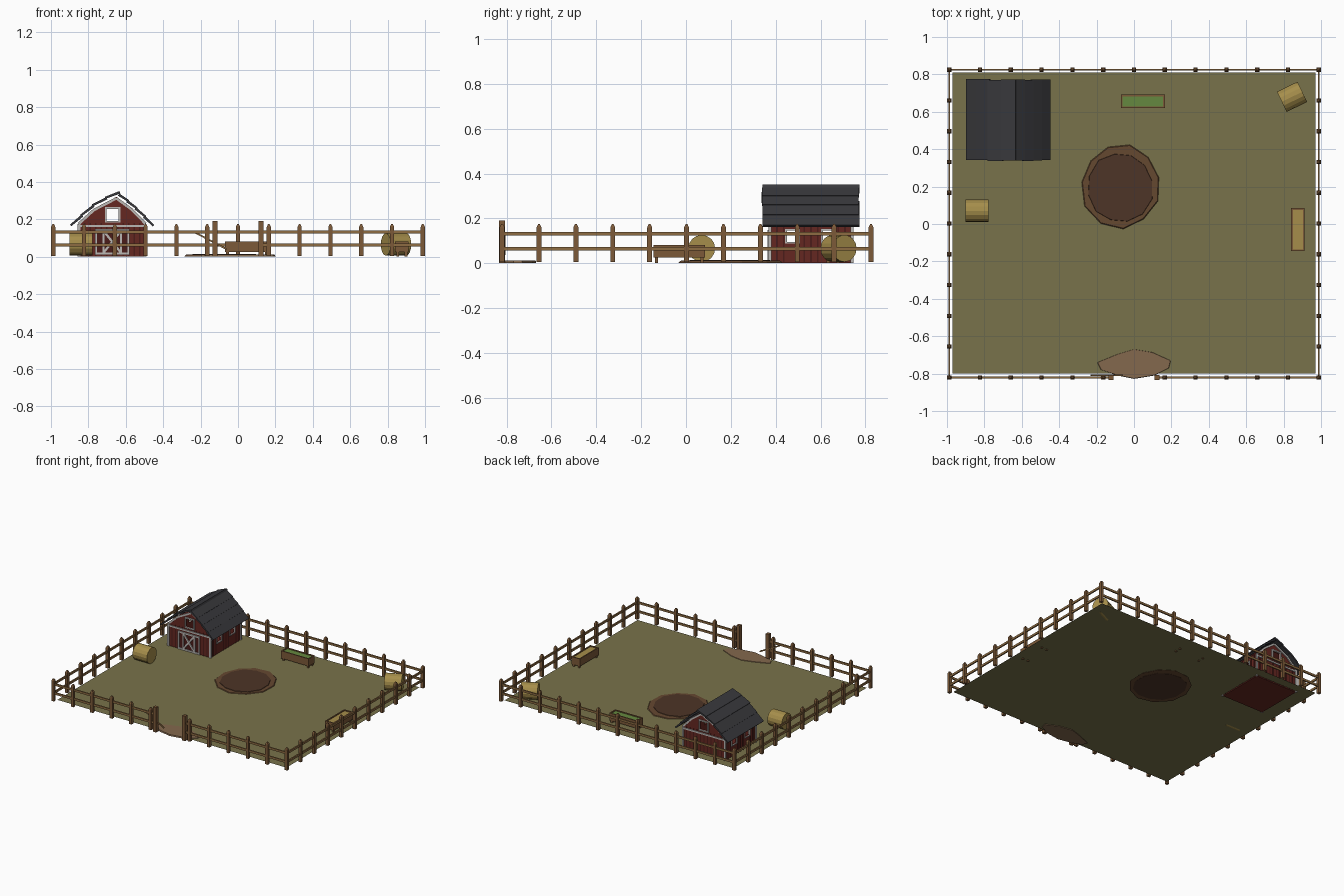
import bpy, bmesh, math, random
from mathutils import Vector, Matrix

if "Cube" in bpy.data.objects:
    bpy.data.objects.remove(bpy.data.objects["Cube"])

random.seed(4)


def mat(name, r, g, b):
    m = bpy.data.materials.new(name)
    m.diffuse_color = (r, g, b, 1)
    m.use_nodes = True
    m.node_tree.nodes["Principled BSDF"].inputs["Base Color"].default_value = m.diffuse_color
    return m


GRASS = mat("grass", .19, .17, .07)
MUD = mat("mud", .075, .035, .02)
RIM = mat("mud_rim", .13, .065, .03)
DIRT = mat("dirt", .23, .14, .075)
WOOD = mat("wood", .2, .1, .04)
RAIL = mat("rail_wood", .27, .15, .055)
RED = mat("red_paint", .13, .02, .015)
DARKRED = mat("dark_red", .07, .012, .01)
TRIM = mat("trim", .5, .48, .46)
ROOF = mat("roof", .04, .04, .045)
HAY = mat("hay", .38, .27, .07)
GREEN = mat("feed", .13, .25, .05)


def finish(name, bm, m):
    bmesh.ops.recalc_face_normals(bm, faces=bm.faces)
    me = bpy.data.meshes.new(name)
    bm.to_mesh(me)
    bm.free()
    me.materials.append(m)
    ob = bpy.data.objects.new(name, me)
    bpy.context.collection.objects.link(ob)
    return ob


def add_box(bm, x0, x1, y0, y1, z0, z1):
    M = Matrix.Translation(((x0 + x1) / 2, (y0 + y1) / 2, (z0 + z1) / 2)) @ \
        Matrix.Diagonal((x1 - x0, y1 - y0, z1 - z0, 1))
    return bmesh.ops.create_cube(bm, size=1, matrix=M)["verts"]


def boxes(name, m, *dims):
    bm = bmesh.new()
    for d in dims:
        add_box(bm, *d)
    return finish(name, bm, m)


def add_beam(bm, a, b, w, h):
    a, b = Vector(a), Vector(b)
    d = b - a
    rot = d.to_track_quat('X', 'Z').to_matrix().to_4x4()
    M = Matrix.Translation((a + b) / 2) @ rot @ Matrix.Diagonal((d.length, w, h, 1))
    bmesh.ops.create_cube(bm, size=1, matrix=M)


def add_prism(bm, pts, y0, y1):
    n = len(pts)
    f = [bm.verts.new((x, y0, z)) for x, z in pts]
    k = [bm.verts.new((x, y1, z)) for x, z in pts]
    bm.faces.new(f)
    bm.faces.new(k[::-1])
    for i in range(n):
        bm.faces.new((f[i], k[i], k[(i + 1) % n], f[(i + 1) % n]))


def prism(name, m, pts, y0, y1):
    bm = bmesh.new()
    add_prism(bm, pts, y0, y1)
    return finish(name, bm, m)


def mound(name, m, pts, z0, z1, shrink):
    # low slab with a slightly smaller top
    c = Vector((sum(p[0] for p in pts), sum(p[1] for p in pts))) / len(pts)
    bm = bmesh.new()
    lo = [bm.verts.new((x, y, z0)) for x, y in pts]
    hi = [bm.verts.new((c.x + (x - c.x) * shrink, c.y + (y - c.y) * shrink, z1)) for x, y in pts]
    bm.faces.new(lo)
    bm.faces.new(hi)
    for i in range(len(pts)):
        j = (i + 1) % len(pts)
        bm.faces.new((lo[i], lo[j], hi[j], hi[i]))
    return finish(name, bm, m)


# ground, mud wallow, entrance path
bm = bmesh.new()
bm.faces.new([bm.verts.new(p) for p in ((-.97, -.8, .008), (.97, -.8, .008), (.97, .81, .008), (-.97, .81, .008))])
finish("ground", bm, GRASS)


def blob(cx, cy, rx, ry, n):
    return [(cx + rx * math.cos(t) * k, cy + ry * math.sin(t) * k)
            for t, k in ((i * math.tau / n + .2, random.uniform(.95, 1.04)) for i in range(n))]


mound("mud_rim", RIM, blob(-.07, .205, .22, .235, 11), .002, .012, .95)
mound("mud_pool", MUD, blob(-.07, .195, .18, .195, 12), 0, .015, .96)
mound("entrance_path", DIRT, [(-.2, -.74), (-.18, -.78), (-.09, -.81), (0, -.828), (.11, -.81), (.19, -.77),
                              (.2, -.73), (.1, -.685), (0, -.668), (-.09, -.695)], .002, .012, .97)

# fence posts with pointed tops
X, Y0, Y1 = .988, -.82, .825
xs = [-X + i * X / 6 for i in range(13)]
ys = [Y0 + i * (Y1 - Y0) / 10 for i in range(11)]
posts = [(x, Y1) for x in xs] + [(x, Y0) for x in xs if abs(x) > .1]
posts += [(s * X, y) for y in ys[1:-1] for s in (-1, 1)]
bm = bmesh.new()
for x, y in posts:
    r = .011
    add_box(bm, x - r, x + r, y - r, y + r, .005, .16)
    bmesh.ops.create_cone(bm, cap_ends=True, segments=4, radius1=r * 1.414, radius2=.006, depth=.014,
                          matrix=Matrix.Translation((x, y, .167)) @ Matrix.Rotation(math.pi / 4, 4, 'Z'))
finish("fence_posts", bm, WOOD)

# fence rails
bm = bmesh.new()
for z in (.064, .132):
    a, b, t = z - .008, z + .008, .005
    add_box(bm, -X, X, Y1 - t, Y1 + t, a, b)
    for s in (-1, 1):
        add_box(bm, s * X - t, s * X + t, Y0, Y1, a, b)
        add_box(bm, min(s * X, s * .125), max(s * X, s * .125), Y0 - t, Y0 + t, a, b)
finish("fence_rails", bm, RAIL)

# gate posts and a slipped rail
boxes("gate_posts", WOOD, *[(s * .123 - .013, s * .123 + .013, Y0 - .013, Y0 + .013, 0, .19) for s in (-1, 1)])
bm = bmesh.new()
add_beam(bm, (-.23, -.808, .13), (-.06, -.808, .04), .008, .009)
finish("fallen_rail", bm, RAIL)

# barn shell, hollow, with openings
BX0, BX1, BY0, BY1 = -.85, -.495, .375, .74
outer = [(BX0, 0), (BX0, .185), (-.77, .258), (-.65, .32), (-.57, .262), (BX1, .185), (BX1, 0)]
inner = [(BX0 + .01, .01), (BX0 + .01, .182), (-.766, .248), (-.65, .308), (-.574, .252), (BX1 - .01, .182),
         (BX1 - .01, .01)]
barn = prism("barn_walls", RED, outer, BY0, BY1)
WIN = [(.45, .50), (.61, .66)]
cutters = [prism("cut_inside", RED, inner, BY0 + .01, BY1 - .01),
           boxes("cut_loft", RED, (-.702, -.638, .2, .9, .192, .256)),
           boxes("cut_windows", RED, *[(-1, -.3, a, b, .095, .145) for a, b in WIN])]
for c in cutters:
    md = barn.modifiers.new("cut", 'BOOLEAN')
    md.operation, md.solver, md.object = 'DIFFERENCE', 'EXACT', c
    c.hide_render = True
    c.hide_set(True)

# dark siding battens
bm = bmesh.new()
t = .003
for i in range(1, 12):
    x = BX0 + i * (BX1 - BX0) / 12
    top = .18 if not -.71 < x < -.63 else .16
    for y in (BY0, BY1):
        add_box(bm, x - .004, x + .004, y - t, y + t, .005, top)
    y = BY0 + i * (BY1 - BY0) / 12
    if not any(a - .01 < y < b + .01 for a, b in WIN):
        for x in (BX0, BX1):
            add_box(bm, x - t, x + t, y - .004, y + .004, .005, .18)
finish("siding_battens", bm, DARKRED)

# pale trim: corners, header, gable edges, window frames
bm = bmesh.new()
for x in (BX0, BX1):
    for y in (BY0, BY1):
        add_box(bm, x - .007, x + .007, y - .007, y + .007, 0, .175)
    for a, b in WIN:
        for f in ((a - .008, a, .087, .153), (b, b + .008, .087, .153), (a, b, .087, .095), (a, b, .145, .153)):
            add_box(bm, x - .006, x + .006, *f)
for y in (BY0 - .003, BY1 + .003):
    add_box(bm, BX0, BX1, y - .004, y + .004, .158, .17)
    for p, q in zip(outer[1:5], outer[2:6]):
        add_beam(bm, (p[0], y, p[1] - .008), (q[0], y, q[1] - .008), .008, .014)
    for f in ((-.712, -.702, .182, .266), (-.638, -.628, .182, .266), (-.702, -.638, .182, .192),
              (-.702, -.638, .256, .266)):
        add_box(bm, f[0], f[1], y - .005, y + .005, f[2], f[3])
finish("barn_trim", bm, TRIM)

# barn double door with cross braces
boxes("barn_door", DARKRED, (-.76, -.585, BY0 - .006, BY0, .01, .145))
bm = bmesh.new()
y = BY0 - .008
for x in (-.76, -.72, -.625, -.585):
    add_box(bm, x - .005, x + .005, y - .004, y + .004, .01, .148)
for z in (.017, .142):
    add_box(bm, -.76, -.585, y - .004, y + .004, z - .006, z + .006)
add_beam(bm, (-.72, y, .02), (-.625, y, .14), .009, .012)
add_beam(bm, (-.72, y, .14), (-.625, y, .02), .008, .012)
finish("door_braces", bm, TRIM)

# roof boards, lapped from eave to ridge
left = [(-.885, .165), (-.83, .218), (-.77, .27), (-.70, .31), (-.63, .342)]
right = [(-.462, .165), (-.505, .212), (-.55, .256), (-.595, .295), (-.64, .33)]
bm = bmesh.new()
for side in (left, right):
    for p, q in zip(side, side[1:]):
        p, q = Vector(p), Vector(q)
        d = (q - p).normalized()
        n = Vector((-d.y, d.x)) * (1 if d.x > 0 else -1)
        o = random.uniform(-.003, .003)
        add_prism(bm, [p - d * .006 + n * .003, p - d * .006 + n * .014, q + n * .01, q - n * .004],
                  .34 + o, .772 + o)
finish("barn_roof", bm, ROOF)


# feeding troughs: walls, floor, legs and filling
def trough(name, x0, x1, y0, y1, feed):
    w = .009
    boxes(name, WOOD, (x0, x1, y0, y0 + w, .03, .082), (x0, x1, y1 - w, y1, .03, .082),
          (x0, x0 + w, y0 + w, y1 - w, .03, .082), (x1 - w, x1, y0 + w, y1 - w, .03, .082),
          (x0, x1, y0, y1, .025, .033),
          *[(x - .007, x + .007, y - .007, y + .007, .002, .03)
            for x in (x0 + .014, x1 - .014) for y in (y0 + .014, y1 - .014)])
    boxes(name + "_filling", feed, (x0 + w, x1 - w, y0 + w, y1 - w, .033, .076))


trough("grass_trough", -.07, .165, .62, .692, GREEN)
trough("hay_trough", .84, .912, -.145, .085, HAY)


# round hay bales
def bale(name, x, y, ang):
    bm = bmesh.new()
    M = Matrix.Translation((x, y, .066)) @ Matrix.Rotation(ang, 4, 'Z') @ Matrix.Rotation(math.pi / 2, 4, 'Y')
    bmesh.ops.create_cone(bm, cap_ends=True, segments=16, radius1=.06, radius2=.06, depth=.122, matrix=M)
    finish(name, bm, HAY)


bale("hay_bale_left", -.84, .07, 0)
bale("hay_bale_right", .845, .68, math.radians(26))
